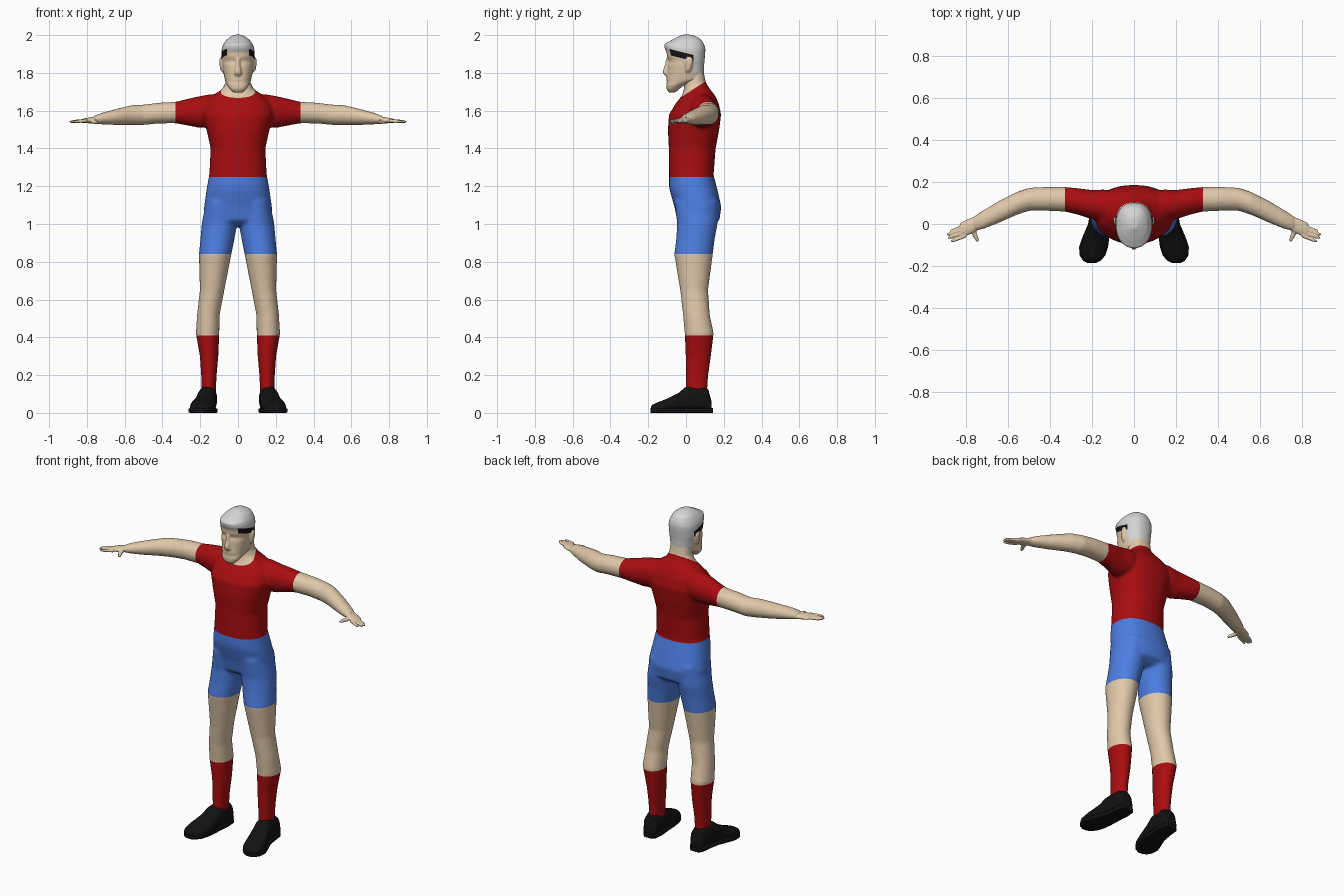
import bpy, bmesh, math
from mathutils import Vector


def material(name, rgb):
    m = bpy.data.materials.new(name)
    m.diffuse_color = (*rgb, 1)
    return m


SKIN = material("skin", (0.75, 0.58, 0.40))
RED = material("red cloth", (0.40, 0.004, 0.005))
BLUE = material("blue cloth", (0.075, 0.21, 0.76))
BLACK = material("black", (0.006, 0.006, 0.006))
HAIR = material("light grey hair", (0.66, 0.66, 0.66))


def loft(bm, rings, axis="z", side=1, power=2.0, n=32):
    """Skin superellipse rings (t, a, b, ra, rb) strung along an axis."""
    rows = []
    for t, a, b, ra, rb in rings:
        row = []
        for i in range(n):
            c, s = math.cos(2 * math.pi * i / n), math.sin(2 * math.pi * i / n)
            u = a + ra * math.copysign(abs(c) ** (2 / power), c)
            v = b + rb * math.copysign(abs(s) ** (2 / power), s)
            p = {"z": (u, v, t), "x": (t, u, v), "y": (u, t, v)}[axis]
            row.append(bm.verts.new((p[0] * side, p[1], p[2])))
        rows.append(row)
    faces = [bm.faces.new(rows[0]), bm.faces.new(rows[-1])]
    for r0, r1 in zip(rows, rows[1:]):
        for i in range(n):
            j = (i + 1) % n
            faces.append(bm.faces.new((r0[i], r0[j], r1[j], r1[i])))
    bmesh.ops.recalc_face_normals(bm, faces=faces)


def finish(name, bm, mats, voxel=0, smooth=0, cuts=(), rule=None, sharp=None):
    """Fuse overlapping lofts, cut along colour borders and colour the faces."""
    me = bpy.data.meshes.new(name)
    bm.to_mesh(me)
    bm.free()
    ob = bpy.data.objects.new(name, me)
    bpy.context.collection.objects.link(ob)
    if voxel:
        mod = ob.modifiers.new("fuse", "REMESH")
        mod.mode, mod.voxel_size = "VOXEL", voxel
        mod = ob.modifiers.new("soften", "SMOOTH")
        mod.factor, mod.iterations = 0.5, smooth
        dg = bpy.context.evaluated_depsgraph_get()
        me = bpy.data.meshes.new_from_object(ob.evaluated_get(dg))
        ob.modifiers.clear()
        ob.data = me
        me.name = name
    me.materials.clear()
    for m in mats:
        me.materials.append(m)
    bm = bmesh.new()
    bm.from_mesh(me)
    for co, no in cuts:
        geom = bm.verts[:] + bm.edges[:] + bm.faces[:]
        bmesh.ops.bisect_plane(bm, geom=geom, dist=1e-5, plane_co=co, plane_no=no)
    for f in bm.faces:
        f.smooth = True
        f.material_index = mats.index(rule(f.calc_center_median())) if rule else 0
    bm.to_mesh(me)
    bm.free()
    if sharp:
        me.set_sharp_from_angle(angle=math.radians(sharp))
    return ob


# Body: torso with neck, pelvis, arms and legs
body = bmesh.new()
loft(body, [(1.20, 0, .027, .157, .117), (1.26, 0, .028, .152, .118), (1.40, 0, .033, .145, .124),
            (1.50, 0, .040, .167, .136), (1.58, 0, .048, .188, .138), (1.64, 0, .060, .175, .113),
            (1.68, 0, .066, .135, .088), (1.715, 0, .058, .083, .068), (1.75, 0, .047, .066, .057),
            (1.83, 0, .040, .062, .050)], power=2.3)
loft(body, [(1.26, 0, .028, .153, .118), (1.18, 0, .040, .167, .127), (1.09, 0, .063, .180, .124),
            (1.02, 0, .065, .180, .112), (.99, 0, .065, .14, .07)], power=2.3)
for s in (1, -1):
    loft(body, [(.08, .09, 1.61, .06, .07), (.14, .09, 1.602, .075, .086), (.20, .092, 1.593, .070, .085),
                (.27, .108, 1.592, .063, .070), (.33, .118, 1.590, .059, .057), (.42, .120, 1.587, .057, .055),
                (.50, .118, 1.578, .055, .054), (.56, .098, 1.577, .055, .053), (.65, .055, 1.566, .052, .042),
                (.72, .020, 1.558, .045, .031), (.77, -.002, 1.551, .036, .019)], "x", s)
    loft(body, [(1.12, .095, .055, .075, .115), (1.0, .098, .060, .094, .107), (.92, .109, .050, .090, .102),
                (.84, .121, .040, .086, .102), (.65, .137, .043, .065, .074), (.52, .157, .055, .060, .071),
                (.42, .161, .070, .062, .077), (.30, .153, .065, .049, .067), (.20, .154, .058, .041, .060),
                (.09, .155, .055, .037, .056)], "z", s)

COLLAR = Vector((0, -.65, 1))  # collar slopes up towards the nape


def body_colour(c):
    if (c - Vector((0, -.02, 1.675))).dot(COLLAR) > 0 and abs(c.x) < .12:
        return SKIN
    if c.z > 1.25:
        return RED if abs(c.x) < .33 else SKIN
    if c.z > .84:
        return BLUE
    return SKIN if c.z > .41 else RED


finish("body", body, [SKIN, RED, BLUE], .01, 4,
       [((0, 0, z), (0, 0, 1)) for z in (1.25, .84, .41)] +
       [((x, 0, 0), (1, 0, 0)) for x in (-.33, .33)] + [((0, -.02, 1.675), COLLAR)], body_colour)

# Head: skull and jaw, nose, ears
head = bmesh.new()
profile = [  # height, front, back, half width
    (1.697, -.092, -.055, .026), (1.715, -.103, -.035, .045), (1.735, -.104, -.01, .058),
    (1.755, -.101, .055, .067), (1.765, -.104, .088, .070), (1.80, -.100, .095, .077),
    (1.84, -.098, .096, .082), (1.862, -.090, .098, .084), (1.885, -.101, .100, .086),
    (1.91, -.103, .102, .087), (1.93, -.113, .102, .086), (1.952, -.116, .096, .078),
    (1.975, -.075, .082, .062), (1.99, -.045, .06, .042), (2.002, -.02, .03, .018)]
loft(head, [(z, 0, (f + b) / 2, w, (b - f) / 2) for z, f, b, w in profile], power=2.3)
loft(head, [(1.783, 0, -.098, .012, .010), (1.795, 0, -.102, .021, .018), (1.81, 0, -.104, .018, .019),
            (1.84, 0, -.098, .012, .015), (1.875, 0, -.094, .010, .012)], n=16)
for s in (1, -1):
    loft(head, [(1.805, .080, .008, .008, .008), (1.82, .084, .012, .011, .015), (1.85, .087, .015, .012, .021),
                (1.872, .087, .017, .011, .020), (1.884, .085, .016, .006, .010)], "z", s, n=16)

SLOPE = Vector((0, .25, 1))  # dark temples fall towards the ears
TOP, LOW = Vector((0, -.09, 1.927)), Vector((0, -.09, 1.895))


def head_colour(c):
    if c.y > .04:
        return HAIR if c.z > 1.76 else SKIN
    if abs(c.x) < .058:
        return HAIR if c.z > 1.917 else SKIN
    if (c - TOP).dot(SLOPE) > 0:
        return HAIR
    if (c - LOW).dot(SLOPE) > 0 and abs(c.x) < .089:
        return BLACK
    return SKIN


finish("head", head, [SKIN, HAIR, BLACK], .006, 2,
       [((0, 0, 1.917), (0, 0, 1)), ((0, .04, 0), (0, 1, 0)), (TOP, SLOPE), (LOW, SLOPE),
        ((.058, 0, 0), (1, 0, 0)), ((-.058, 0, 0), (1, 0, 0))], head_colour)

for s, label in ((1, "left"), (-1, "right")):
    # Hand: palm, four fingers and thumb
    hand = bmesh.new()
    loft(hand, [(.75, .004, 1.552, .036, .019), (.78, -.010, 1.549, .038, .016),
                (.82, -.027, 1.546, .037, .012), (.83, -.031, 1.545, .034, .008)], "x", s)
    for k, tip in enumerate((.878, .892, .888, .872)):
        y0 = -.004 - .017 * k
        y1 = -.034 - .016 * k
        loft(hand, [(.80, y0, 1.547, .0095, .010), (tip - .02, y1 + .006, 1.543, .008, .008),
                    (tip, y1, 1.541, .005, .005)], "x", s, n=12)
    loft(hand, [(-.01, .775, 1.547, .017, .012), (-.045, .762, 1.541, .013, .011),
                (-.072, .750, 1.538, .010, .009), (-.084, .746, 1.537, .005, .005)], "y", s, n=12)
    finish(label + "_hand", hand, [SKIN], .004, 2)

    # Shoe: upper lofted heel to toe, on a flat sole
    shoe = bmesh.new()
    upper = [(.135, .158, .035, .06), (.118, .158, .044, .125), (.09, .158, .047, .142), (.03, .161, .050, .143),
             (-.005, .166, .052, .135), (-.04, .173, .056, .105), (-.10, .188, .063, .075),
             (-.15, .197, .058, .056), (-.175, .200, .040, .045), (-.184, .201, .02, .035)]
    loft(shoe, [(y, x, h / 2, w, h / 2) for y, x, w, h in upper], "y", s, 2.3, 24)
    sole = [(.142, .157, .028), (.125, .157, .044), (.07, .158, .049), (0, .167, .052), (-.06, .181, .064),
            (-.11, .193, .069), (-.15, .198, .061), (-.175, .201, .042), (-.187, .202, .018)]
    loft(shoe, [(y, x, .0125, w, .0125) for y, x, w in sole], "y", s, 8, 24)
    finish(label + "_shoe", shoe, [BLACK], sharp=40)
